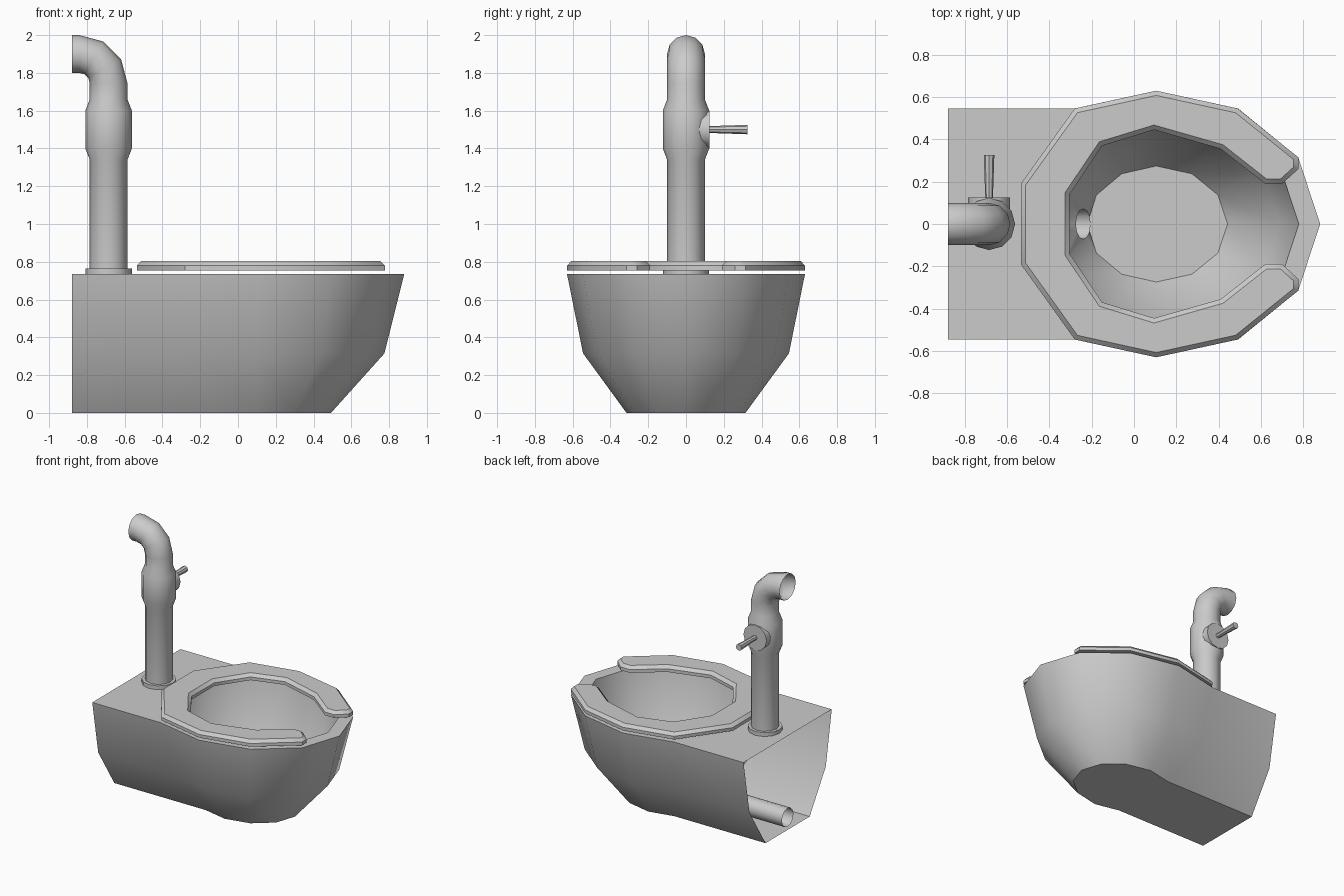
import bpy, bmesh
from math import sin, cos, pi, radians

if "Cube" in bpy.data.objects:
    bpy.data.objects.remove(bpy.data.objects["Cube"])

CX = 0.105  # centre of the oval bowl


def finish(bm, name, angle=40):
    bmesh.ops.recalc_face_normals(bm, faces=bm.faces)
    me = bpy.data.meshes.new(name)
    bm.to_mesh(me)
    bm.free()
    ob = bpy.data.objects.new(name, me)
    bpy.context.collection.objects.link(ob)
    bpy.ops.object.select_all(action='DESELECT')
    ob.select_set(True)
    bpy.context.view_layer.objects.active = ob
    bpy.ops.object.shade_smooth_by_angle(angle=radians(angle))
    return ob


def oval(k, s, back=0.775):
    a = k * pi / 6
    rx = 0.775 if cos(a) > 0 else back
    return CX + rx * s * cos(a), 0.63 * s * sin(a)


def skin(bm, rings, closed=True):
    n = len(rings[0])
    for a, b in zip(rings, rings[1:]):
        for i in range(n if closed else n - 1):
            j = (i + 1) % n
            bm.faces.new((a[i], a[j], b[j], b[i]))


def tube(name, path, sides=12, cap=False):
    # path: (centre xyz, axis tilt in the xz plane, radius)
    bm = bmesh.new()
    rings = []
    for (x, y, z), t, r in path:
        rings.append([bm.verts.new((x + r * cos(a) * cos(t), y + r * sin(a), z + r * cos(a) * sin(t)))
                      for a in (2 * pi * i / sides for i in range(sides))])
    skin(bm, rings)
    if cap:
        bm.faces.new(rings[0])
        bm.faces.new(rings[-1])
    return finish(bm, name)


def cone(name, y0, y1, r0, r1, x, z, sides=12):
    bm = bmesh.new()
    rings = [[bm.verts.new((x + r * cos(2 * pi * i / sides), y, z + r * sin(2 * pi * i / sides)))
              for i in range(sides)] for y, r in ((y0, r0), (y1, r1))]
    skin(bm, rings)
    for r in rings:
        bm.faces.new(r)
    return finish(bm, name)


# Bowl: outer shell, open at the back
bm = bmesh.new()
outer = []
for z, s in ((0.735, 1), (0.315, 0.865), (0, 0.5)):
    pts = [oval(k, s) for k in range(-4, 5)]
    pts = [(-0.88, pts[0][1])] + pts + [(-0.88, pts[-1][1])]
    outer.append([bm.verts.new((x, y, z)) for x, y in pts])
skin(bm, outer, closed=False)
bm.faces.new(outer[-1])

# Bowl: inner basin
inner = [[bm.verts.new((*oval(k, s, b), z)) for k in range(12)]
         for z, s, b in ((0.735, 0.87, 0.70), (0.315, 0.753, 0.72), (0.02, 0.435, 0.75))]
rim, mid, low = inner
skin(bm, [rim, mid])
for k in range(12):
    if k not in (5, 6):
        j = (k + 1) % 12
        bm.faces.new((mid[k], mid[j], low[j], low[k]))
bm.faces.new(low)

# Bowl: rim and rear deck
top = outer[0]
for k in range(-4, 4):
    bm.faces.new((top[k + 5], top[k + 6], rim[(k + 1) % 12], rim[k % 12]))
bm.faces.new((top[9], top[10], top[0], top[1], rim[8], rim[7], rim[6], rim[5], rim[4]))

# Bowl: drain opening and pipe to the back
drain = []
for end in (False, True):
    ring = []
    for i in range(12):
        a = -pi / 6 + i * pi / 6
        x = -0.88 if end else -0.24 - 0.035 * sin(a)
        ring.append(bm.verts.new((x, 0.072 * cos(a), 0.098 + 0.072 * sin(a))))
    drain.append(ring)
skin(bm, drain)
hole, ring = (low[5], mid[5], mid[6], mid[7], low[7], low[6]), drain[0]
for i in range(6):
    a, b = hole[i], hole[(i + 1) % 6]
    p, q, r = ring[2 * i], ring[2 * i + 1], ring[(2 * i + 2) % 12]
    bm.faces.new((a, p, q))
    bm.faces.new((a, q, b))
    bm.faces.new((b, q, r))
finish(bm, "bowl")

# Seat: open-front ring with a bevelled top
half = [(-0.535, 0.19), (-0.28, 0.546), (CX, 0.63), (0.49, 0.546), (0.777, 0.315),
        (0.777, 0.26), (0.70, 0.19), (0.62, 0.19),
        (0.41, 0.355), (0.095, 0.445), (-0.15, 0.37), (-0.305, 0.14)]
bm = bmesh.new()
loops = [[[bm.verts.new((x, m * y, z)) for x, y in half] for m in (1, -1)] for z in (0.755, 0.78)]
n = len(half)
lids = []
for lo, hi in zip(*loops):
    skin(bm, [lo[:], hi[:]], closed=False)
for level in loops:
    a, b = level
    faces = [bm.faces.new((a[0], b[0], b[n - 1], a[n - 1]))]
    for side in level:
        for i, j in ((0, 11), (1, 10), (2, 9), (3, 8)):
            if i < 3:
                faces.append(bm.faces.new((side[i], side[i + 1], side[j - 1], side[j])))
        faces.append(bm.faces.new(side[3:9]))
    lids.append(faces)
for i in (0, n - 1):
    bm.faces.new((loops[0][0][i], loops[0][1][i], loops[1][1][i], loops[1][0][i]))
bmesh.ops.recalc_face_normals(bm, faces=bm.faces)
bmesh.ops.inset_region(bm, faces=lids[1], thickness=0.022, use_even_offset=True)
for v in {v for f in lids[1] for v in f.verts}:
    v.co.z = 0.803
finish(bm, "seat")

# Flush pipe: straight riser, thicker valve body, bend to the wall
PX = -0.685
path = [((PX, 0, z), 0, r) for z, r in ((0.735, 0.1), (1.34, 0.1), (1.40, 0.123), (1.60, 0.123), (1.66, 0.1))]
for i in range(4):
    t = i * pi / 6
    path.append(((-0.84 + 0.155 * cos(t), 0, 1.745 + 0.155 * sin(t)), t, 0.1))
path.append(((-0.88, 0, 1.9), pi / 2, 0.1))
tube("flush_pipe", path)
tube("pipe_flange", [((PX, 0, 0.735), 0, 0.123), ((PX, 0, 0.765), 0, 0.123)], cap=True)

# Flush handle
cone("handle_collar", 0.06, 0.125, 0.1, 0.1, PX, 1.5)
cone("handle_lever", 0.12, 0.325, 0.018, 0.025, PX, 1.5, 8)
